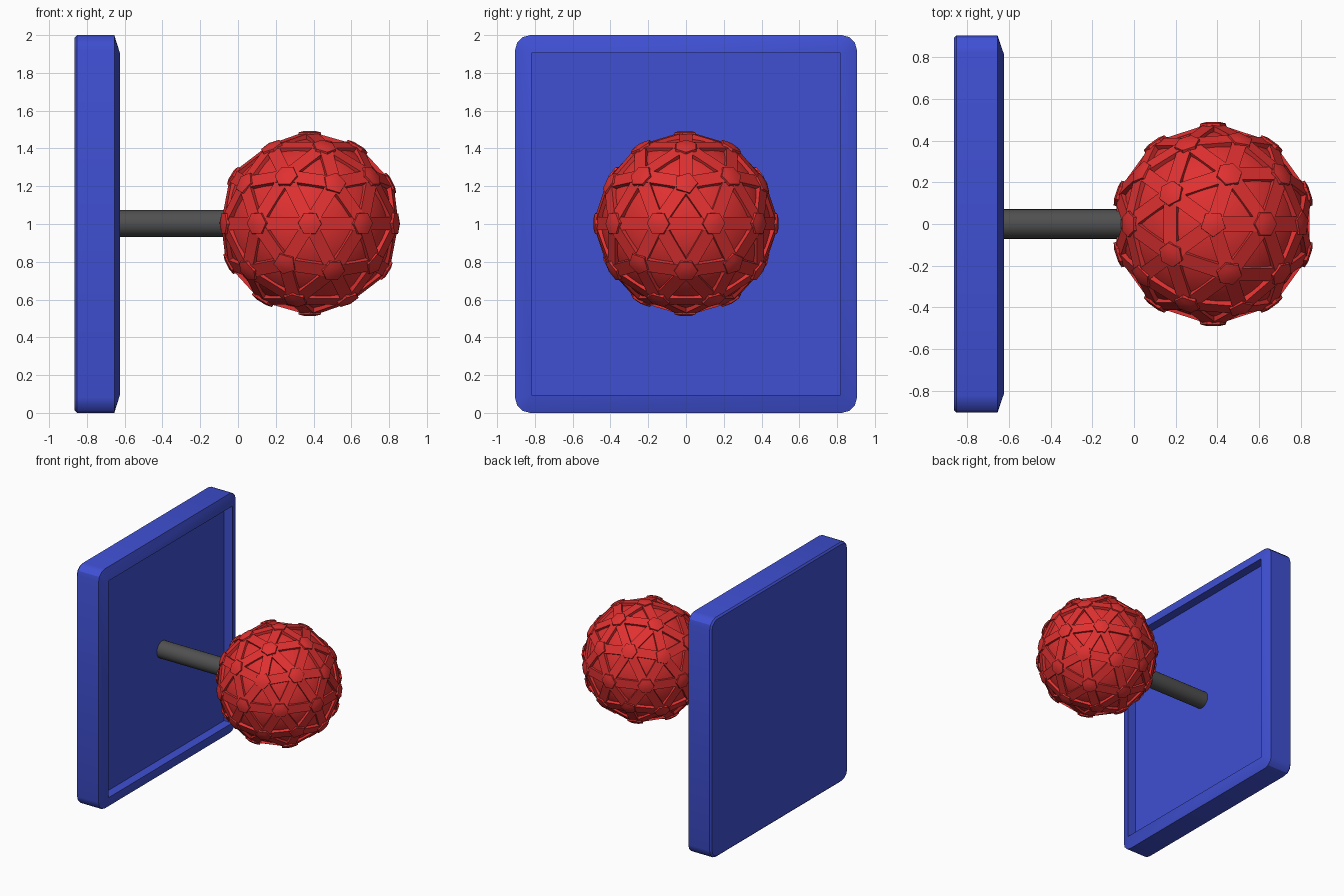
import bpy, bmesh, math
from mathutils import Vector, Matrix

if "Cube" in bpy.data.objects:
    bpy.data.objects.remove(bpy.data.objects["Cube"])

def material(name, rgb):
    m = bpy.data.materials.new(name)
    m.diffuse_color = (*rgb, 1)
    m.use_nodes = True
    m.node_tree.nodes["Principled BSDF"].inputs["Base Color"].default_value = m.diffuse_color
    return m

BLUE = material("blue", (0.05, 0.08, 0.65))
RED = material("red", (0.75, 0.03, 0.03))
DARK = material("dark_grey", (0.08, 0.08, 0.08))

def finish(name, bm, mat, angle=30):
    bmesh.ops.recalc_face_normals(bm, faces=bm.faces)
    me = bpy.data.meshes.new(name)
    bm.to_mesh(me)
    bm.free()
    ob = bpy.data.objects.new(name, me)
    bpy.context.collection.objects.link(ob)
    me.materials.append(mat)
    bpy.ops.object.select_all(action='DESELECT')
    ob.select_set(True)
    bpy.context.view_layer.objects.active = ob
    bpy.ops.object.shade_smooth_by_angle(angle=math.radians(angle))
    return ob

# Backboard: rounded slab with a sloped rim and a sunken front
def rect_loop(bm, x, hy, hz, r, steps=3):
    loop = []
    for q in range(4):
        sy, sz = ((1, 1), (-1, 1), (-1, -1), (1, -1))[q]
        for i in range(steps + 1):
            a = math.pi / 2 * (q + i / steps)
            loop.append(bm.verts.new((x, sy * (hy - r) + r * math.cos(a),
                                      1 + sz * (hz - r) + r * math.sin(a))))
    return loop

bm = bmesh.new()
sections = [(-0.865, 0.892, 0.987, 0.07), (-0.852, 0.905, 1.0, 0.08),
            (-0.655, 0.905, 1.0, 0.08), (-0.625, 0.817, 0.905, 0),
            (-0.70, 0.817, 0.905, 0)]
loops = [rect_loop(bm, *s) for s in sections]
bm.faces.new(loops[0])
bm.faces.new(loops[-1])
for a, b in zip(loops, loops[1:]):
    for i in range(len(a)):
        j = (i + 1) % len(a)
        bm.faces.new((a[i], a[j], b[j], b[i]))
bmesh.ops.remove_doubles(bm, verts=bm.verts, dist=1e-5)
finish("backboard", bm, BLUE)

# Rod joining board and ball
bm = bmesh.new()
bmesh.ops.create_cone(bm, cap_ends=True, segments=32, radius1=0.071, radius2=0.071, depth=0.77,
                      matrix=Matrix.Translation((-0.355, 0, 1.003)) @ Matrix.Rotation(math.pi / 2, 4, 'Y'))
finish("rod", bm, DARK)

# Smooth core of the ball
CENTRE = Vector((0.38, 0, 1.003))
bm = bmesh.new()
bmesh.ops.create_uvsphere(bm, u_segments=48, v_segments=24, radius=0.45,
                          matrix=Matrix.Translation(CENTRE))
finish("ball_core", bm, RED)

# Lattice: a flat bar along every edge of a geodesic cage, a hub at every corner
cage = bmesh.new()
bmesh.ops.create_icosphere(cage, subdivisions=2, radius=0.466)
bars, hubs = bmesh.new(), bmesh.new()
for e in cage.edges:
    a, b = (v.co for v in e.verts)
    along = (b - a).normalized()
    out = (a + b).normalized()
    side = out.cross(along)
    turn = Matrix((along, side, out)).transposed().to_4x4()
    size = Matrix.Diagonal(((b - a).length, 0.07, 0.04, 1))
    bmesh.ops.create_cube(bars, size=1, matrix=Matrix.Translation(CENTRE + (a + b) / 2) @ turn @ size)
for v in cage.verts:
    n = v.co.normalized()
    first = v.link_edges[0].other_vert(v).co - v.co
    x = (first - n * first.dot(n)).normalized()
    turn = Matrix((x, n.cross(x), n)).transposed().to_4x4() @ Matrix.Rotation(math.pi / len(v.link_edges), 4, 'Z')
    for r1, r2, depth, dist in ((0.066, 0.062, 0.05, 0.457), (0.062, 0.03, 0.008, 0.486)):
        bmesh.ops.create_cone(hubs, cap_ends=True, segments=len(v.link_edges), radius1=r1, radius2=r2,
                              depth=depth, matrix=Matrix.Translation(CENTRE + n * dist) @ turn)
cage.free()
finish("ball_bars", bars, RED)
finish("ball_hubs", hubs, RED, 40)
